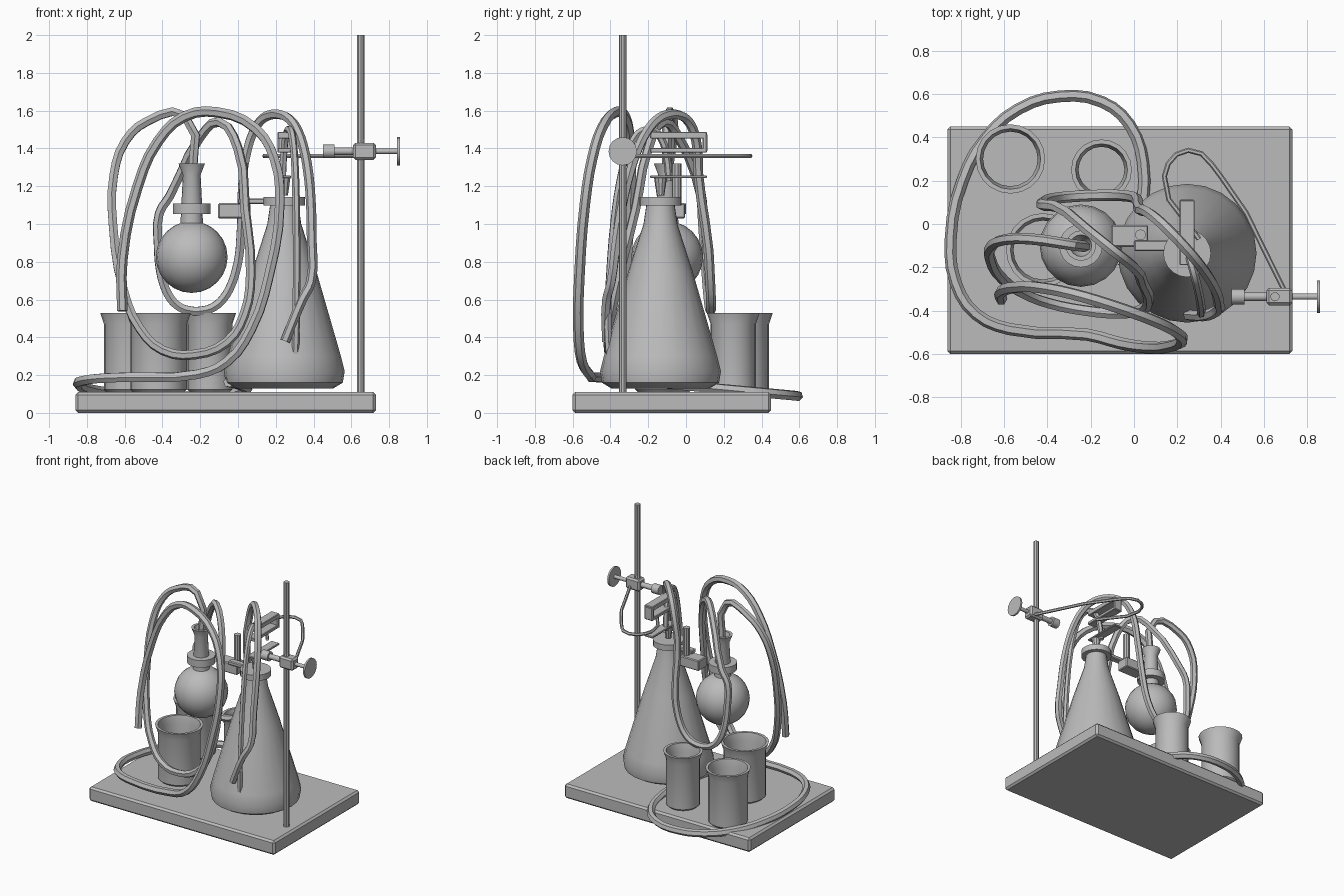
import bpy, bmesh
from math import sin, cos, pi, tau, radians, copysign
from mathutils import Vector

cube = bpy.data.objects.get("Cube")
if cube:
    bpy.data.objects.remove(cube, do_unlink=True)

grey = bpy.data.materials.new("plain_grey")
grey.use_nodes = True
shade = (.5, .5, .5, 1)
grey.diffuse_color = shade
grey.node_tree.nodes["Principled BSDF"].inputs["Base Color"].default_value = shade


def select_only(ob):
    bpy.ops.object.select_all(action='DESELECT')
    bpy.context.view_layer.objects.active = ob
    ob.select_set(True)


def add_object(name, data):
    data.materials.append(grey)
    ob = bpy.data.objects.new(name, data)
    bpy.context.collection.objects.link(ob)
    select_only(ob)
    return ob


def add_mesh(name, bm, location=(0, 0, 0)):
    bmesh.ops.recalc_face_normals(bm, faces=bm.faces)
    mesh = bpy.data.meshes.new(name)
    bm.to_mesh(mesh)
    bm.free()
    ob = add_object(name, mesh)
    ob.location = location
    bpy.ops.object.shade_smooth_by_angle(angle=radians(35))
    return ob


def box(name, centre, size, bevel=.006):
    bm = bmesh.new()
    bmesh.ops.create_cube(bm, size=1)
    bmesh.ops.scale(bm, vec=size, verts=bm.verts)
    bmesh.ops.bevel(bm, geom=bm.edges[:], offset=bevel, segments=1, affect='EDGES')
    return add_mesh(name, bm, centre)


def cylinder(name, centre, radius, length, top_radius=None, sides=10, along_x=False):
    bm = bmesh.new()
    top = radius if top_radius is None else top_radius
    bmesh.ops.create_cone(bm, cap_ends=True, segments=sides,
                          radius1=radius, radius2=top, depth=length)
    ob = add_mesh(name, bm, centre)
    if along_x:
        ob.rotation_euler.y = pi / 2
    return ob


def lathe(name, profile, x, y, sides=20):
    """Spin (radius, height) points about a vertical axis."""
    bm = bmesh.new()
    verts = [bm.verts.new((radius, 0, height)) for radius, height in profile]
    edges = [bm.edges.new(pair) for pair in zip(verts, verts[1:])]
    bmesh.ops.spin(bm, geom=verts + edges, cent=(0, 0, 0), axis=(0, 0, 1),
                   angle=tau, steps=sides)
    bmesh.ops.remove_doubles(bm, verts=bm.verts, dist=.0005)
    return add_mesh(name, bm, (x, y, 0))


def loop(centre, up, side, start, end, fullness=.8, steps=12):
    """Points along a tilted rounded oval; turns run from its top towards its side."""
    def swell(value):
        return copysign(abs(value) ** fullness, value)
    turns = [start + (end - start) * i / steps for i in range(steps + 1)]
    return [Vector(centre) + Vector(up) * swell(cos(t)) + Vector(side) * swell(sin(t))
            for t in turns]


def hose(name, points, radius):
    """Sweep a round section along a smooth path and turn it into a mesh."""
    curve = bpy.data.curves.new(name, 'CURVE')
    curve.dimensions = '3D'
    curve.bevel_depth = radius
    curve.bevel_resolution = 1
    curve.resolution_u = 3
    curve.use_fill_caps = True
    spline = curve.splines.new('BEZIER')
    spline.bezier_points.add(len(points) - 1)
    for knot, point in zip(spline.bezier_points, points):
        knot.co = point
        knot.handle_left_type = knot.handle_right_type = 'AUTO'
    add_object(name, curve)
    bpy.ops.object.convert(target='MESH')
    bpy.ops.object.shade_smooth_by_angle(angle=radians(35))


# Stand: base, upright rod and its clamp
table = .11
rod_x, rod_y, clamp_z = .65, -.335, 1.385
box("stand_base", (-.065, -.075, table / 2), (1.59, 1.05, table), bevel=.014)
cylinder("stand_rod", (rod_x, rod_y, 1.05), .021, 1.9)
box("clamp_block", (rod_x + .02, rod_y, clamp_z), (.12, .08, .09), bevel=.012)
cylinder("clamp_bolt", (rod_x, rod_y, clamp_z + .05), .022, .03, sides=6)
for part, offset, radius, length in [("screw", .13, .014, .15), ("knob", .2, .075, .014),
                                     ("arm", -.1, .02, .12), ("grip", -.17, .036, .06)]:
    cylinder("clamp_" + part, (rod_x + offset, rod_y, clamp_z), radius, length,
             sides=16, along_x=True)
wire_z = 1.36
hose("clamp_wire", [(x, y, wire_z) for x, y in
                    [(.69, -.3), (.4, .22), (.25, .34), (.14, .22), (.3, -.07)]], .012)

# Conical flask with collar and stopper
flask_x, flask_y = .245, -.135
lathe("conical_flask", [(0, .13), (.26, .13), (.31, .16), (.32, .22), (.3, .3),
                        (.17, .75), (.09, 1), (.075, 1.1), (0, 1.1)],
      flask_x, flask_y, sides=24)
cylinder("conical_flask_collar", (flask_x, flask_y, 1.12), .11, .045, sides=20)
cylinder("stopper", (flask_x, flask_y, 1.2), .02, .1, top_radius=.035)

# Bracket over the conical flask
for part, height, thickness in [("top", 1.47, .035), ("bottom", 1.39, .025),
                                ("plate", 1.25, .015)]:
    box("bracket_" + part, (flask_x, -.04, height), (.07, .3, thickness), bevel=.004)
box("bracket_end", (flask_x, .1, 1.43), (.07, .025, .1))

# Round flask with collar and flared neck
bulb = Vector((-.245, -.1, .825))
bm = bmesh.new()
bmesh.ops.create_uvsphere(bm, u_segments=20, v_segments=12, radius=.19)
add_mesh("round_flask_bulb", bm, bulb)
cylinder("round_flask_collar", (bulb.x, bulb.y, 1.08), .1, .055, sides=20)
lathe("round_flask_neck", [(.06, 1), (.047, 1.26), (.07, 1.32), (.05, 1.32),
                           (.035, 1.25), (0, 1.2)], bulb.x, bulb.y, sides=16)

# Holder between the flasks
box("holder_block", (-.02, -.055, 1.07), (.17, .1, .08))
box("holder_strap", (.1, -.1, 1.12), (.2, .05, .03))
cylinder("holder_pin", (.03, -.05, 1.2), .025, .24)

# Open beakers with flared lips
beakers = [("left", -.57, .3, .14), ("middle", -.15, .25, .12), ("front", -.42, -.12, .15)]
wall, rim = .014, .53
for place, x, y, radius in beakers:
    inner = radius - wall
    lathe("beaker_" + place,
          [(0, table), (inner, table), (radius, table + wall), (radius, rim - .06),
           (radius + .02, rim), (radius, rim), (inner, rim - .06),
           (inner, table + .04), (0, table + .04)], x, y)

# Hoses
neck_top = Vector((bulb.x, bulb.y, 1.2))
hose("round_flask_hose",
     [neck_top] + loop((-.3, -.24, .94), (-.08, .16, .63), (.35, -.05, .05), .2, -4.8)
     + [(0, -.2, 1.4), (-.1, -.12, 1.54), (-.2, -.04, 1.46), (-.36, .08, 1.15)]
     + loop((-.2, .1, 1), (.02, -.03, .46), (.22, .01, 0), -1.5, -4.5)
     + loop((.2, -.17, .9), (0, .1, .68), (.19, -.2, 0), -1.1, 1.8)
     + [(.34, -.42, .6), (.25, -.42, .38)], .026)
hose("long_hose",
     loop((-.2, -.43, .9), (.14, .04, .68), (.38, -.13, -.1), -2.2, 2.9)
     + loop((-.4, .05, .14), (.1, .54, -.05), (.43, 0, 0), -3, 2, fullness=.9), .028)
hose("conical_flask_hose",
     loop((.27, -.25, .8), (0, .05, .7), (.04, -.15, 0), -1, 2.5), .02)
